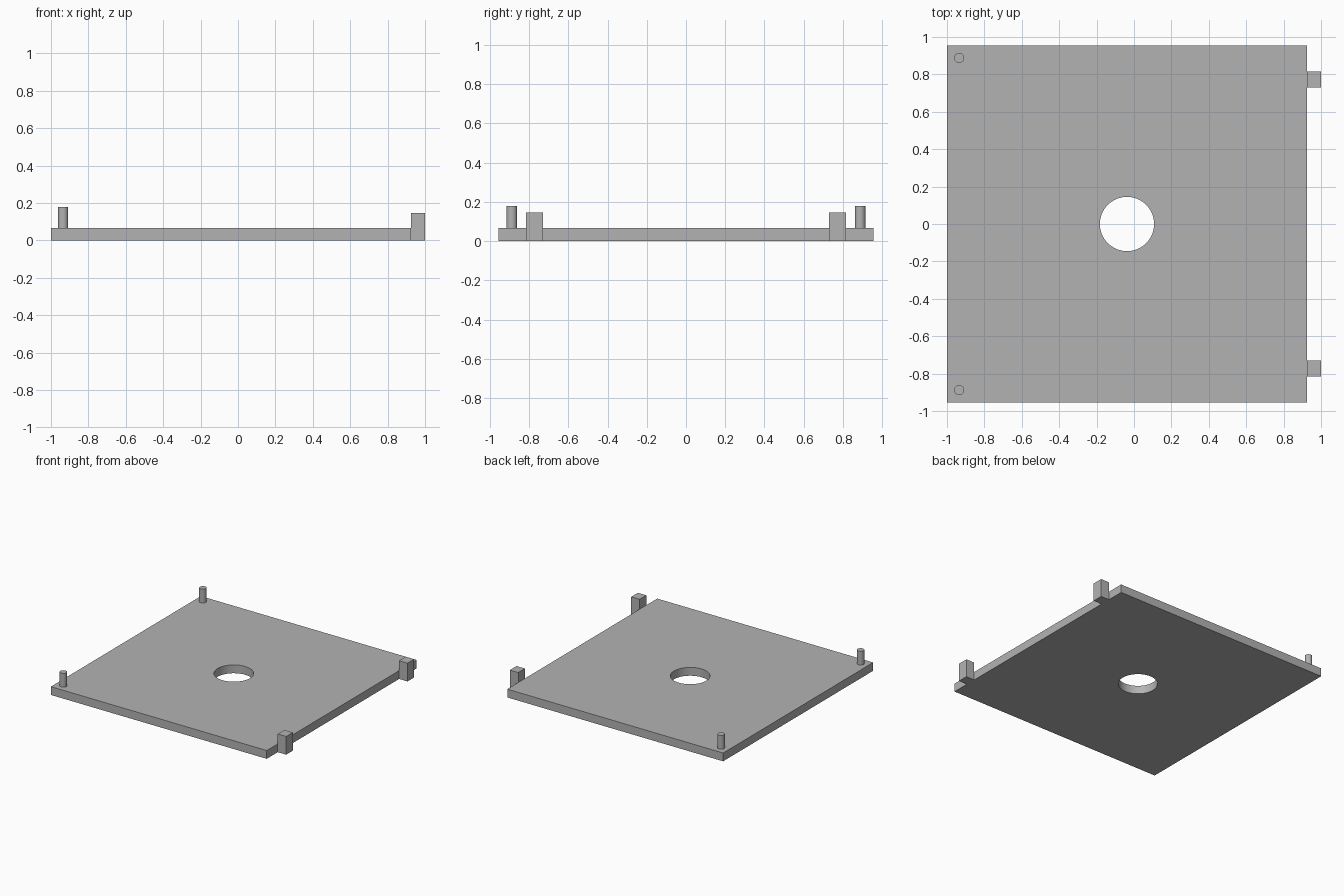
import bpy

if "Cube" in bpy.data.objects:
    bpy.data.objects.remove(bpy.data.objects["Cube"])

grey = bpy.data.materials.new("plain grey")
grey.diffuse_color = (0.45, 0.45, 0.45, 1)
grey.use_nodes = True
grey.node_tree.nodes["Principled BSDF"].inputs["Base Color"].default_value = grey.diffuse_color


def box(name, x0, x1, y0, y1, z0, z1):
    bpy.ops.mesh.primitive_cube_add(size=1, location=((x0 + x1) / 2, (y0 + y1) / 2, (z0 + z1) / 2))
    ob = bpy.context.object
    ob.name = name
    ob.scale = (x1 - x0, y1 - y0, z1 - z0)
    bpy.ops.object.transform_apply(location=False, rotation=False, scale=True)
    ob.data.materials.append(grey)
    return ob


def cylinder(name, x, y, z0, z1, radius, sides):
    bpy.ops.mesh.primitive_cylinder_add(vertices=sides, radius=radius, depth=z1 - z0,
                                        location=(x, y, (z0 + z1) / 2))
    ob = bpy.context.object
    ob.name = name
    ob.data.materials.append(grey)
    bpy.ops.object.shade_smooth_by_angle()
    return ob


# Base plate with a round hole through its centre
plate = box("base_plate", -1, 0.925, -0.955, 0.955, 0, 0.067)
cutter = cylinder("hole_cutter", -0.0375, 0, -0.1, 0.2, 0.145, 64)
cut = plate.modifiers.new("centre_hole", 'BOOLEAN')
cut.operation = 'DIFFERENCE'
cut.solver = 'EXACT'
cut.object = cutter
bpy.ops.object.select_all(action='DESELECT')
plate.select_set(True)
bpy.context.view_layer.objects.active = plate
bpy.ops.object.modifier_apply(modifier=cut.name)
bpy.data.objects.remove(cutter)
bpy.ops.object.shade_smooth_by_angle()

# Locating pins on the left corners and upright tabs on the right edge
for side, s in (("front", -1), ("back", 1)):
    cylinder(side + "_pin", -0.935, s * 0.888, 0.067, 0.178, 0.027, 32)
    y0, y1 = sorted((s * 0.73, s * 0.815))
    box(side + "_tab", 0.925, 1, y0, y1, 0, 0.147)
